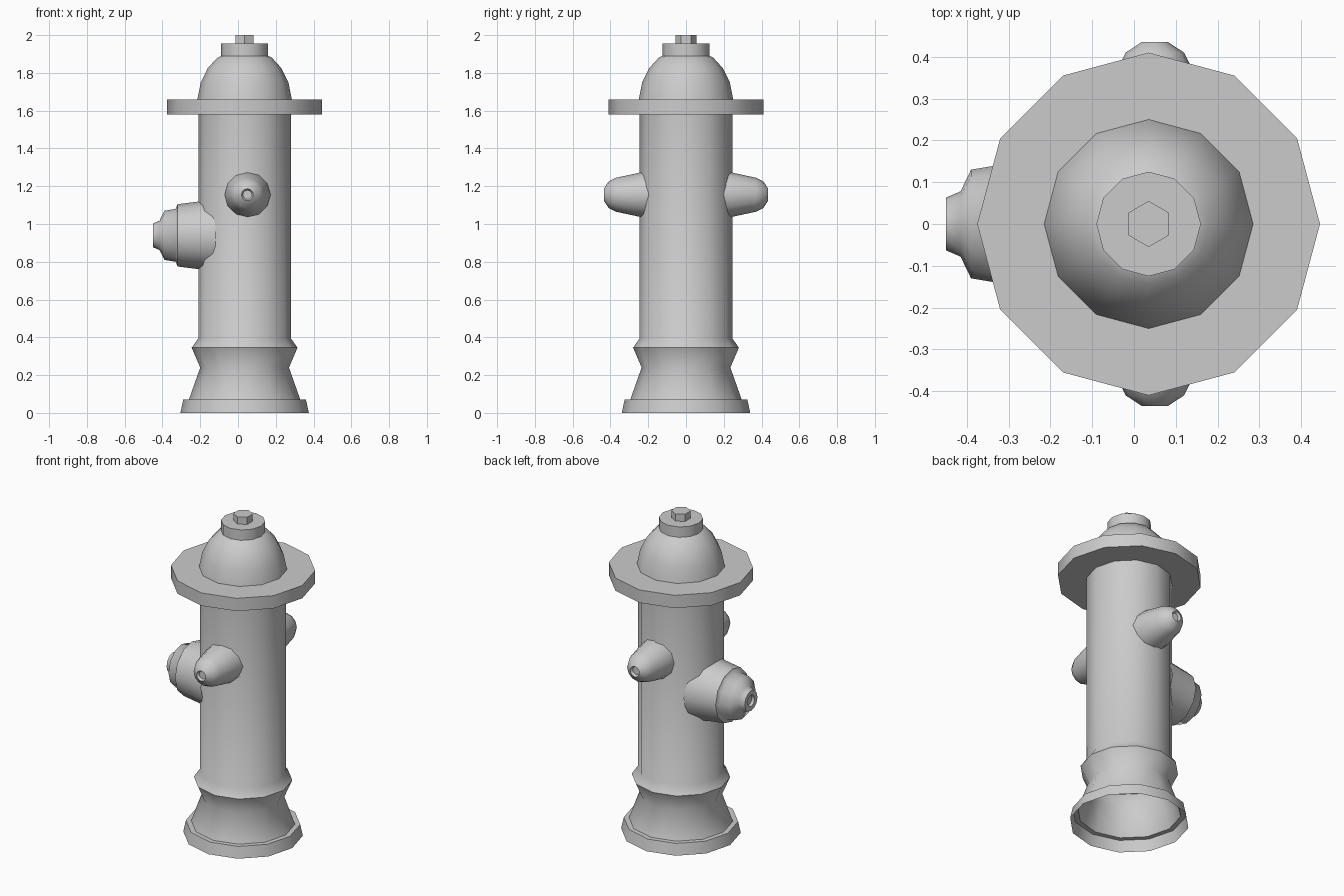
import bpy, bmesh
from math import cos, sin, pi, radians
from mathutils import Matrix

if "Cube" in bpy.data.objects:
    bpy.data.objects.remove(bpy.data.objects["Cube"])

AXIS_X = 0.035


def lathe(name, profile, sides, matrix, phase=0.0, angle=35):
    """Revolve (radius, height) points about local z; radius 0 makes a pole."""
    bm = bmesh.new()
    rings = []
    for r, h in profile:
        if r == 0:
            rings.append([bm.verts.new((0, 0, h))] * sides)
        else:
            rings.append([bm.verts.new((r * cos(phase + 2 * pi * i / sides),
                                        r * sin(phase + 2 * pi * i / sides), h))
                          for i in range(sides)])
    for a, b in zip(rings, rings[1:]):
        for i in range(sides):
            j = (i + 1) % sides
            quad = list(dict.fromkeys((a[i], a[j], b[j], b[i])))
            bm.faces.new(quad)
    bm.transform(matrix)
    bmesh.ops.recalc_face_normals(bm, faces=bm.faces)
    mesh = bpy.data.meshes.new(name)
    bm.to_mesh(mesh)
    bm.free()
    ob = bpy.data.objects.new(name, mesh)
    bpy.context.collection.objects.link(ob)
    bpy.ops.object.select_all(action='DESELECT')
    ob.select_set(True)
    bpy.context.view_layer.objects.active = ob
    bpy.ops.object.shade_smooth_by_angle(angle=radians(angle))
    return ob


upright = Matrix.Translation((AXIS_X, 0, 0))

# Barrel with stepped, open-bottomed base, flange and dome in one shell
lathe("barrel", [(0.34, 0), (0.325, 0.07), (0.295, 0.07), (0.235, 0.24),
                 (0.28, 0.345), (0.245, 0.395), (0.245, 1.58),
                 (0.41, 1.58), (0.41, 1.66), (0.25, 1.66),
                 (0.232, 1.75), (0.195, 1.825), (0.145, 1.88), (0.125, 1.89),
                 (0.125, 1.955), (0, 1.955)], 12, upright, angle=50)

# Hexagonal operating nut
lathe("top_nut", [(0.055, 1.955), (0.055, 2.0), (0, 2.0)], 6, upright, pi / 6)

# Pair of side nozzles with dimpled ends
nozzle = [(0.125, 0.18), (0.118, 0.24), (0.09, 0.37), (0.07, 0.41),
          (0.032, 0.435), (0.024, 0.42), (0, 0.42)]
for name, sign in (("front_nozzle", -1), ("back_nozzle", 1)):
    place = Matrix.Translation((0.05, 0, 1.155)) @ Matrix.Rotation(-sign * pi / 2, 4, 'X')
    lathe(name, nozzle, 12, place, angle=60)

# Large stepped outlet on the left
outlet = [(0.195, 0.12), (0.178, 0.215), (0.165, 0.32), (0.14, 0.33),
          (0.13, 0.39), (0.078, 0.415), (0.063, 0.45), (0.035, 0.45),
          (0.028, 0.435), (0, 0.435)]
lathe("large_outlet", outlet, 12,
      Matrix.Translation((0, 0, 0.94)) @ Matrix.Rotation(-pi / 2, 4, 'Y'), angle=60)
